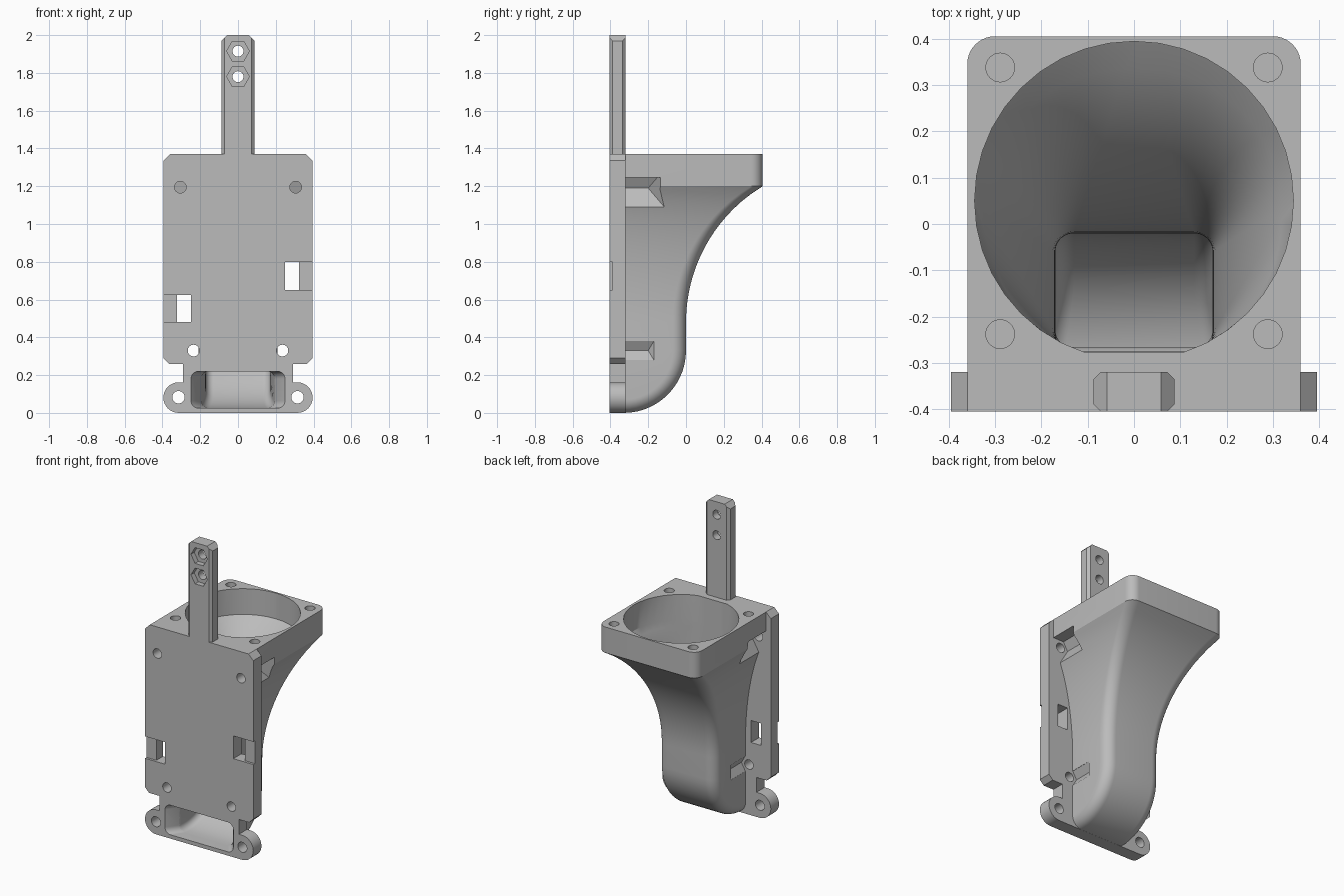
import bpy, bmesh, math

cube = bpy.data.objects.get("Cube")
if cube:
    bpy.data.objects.remove(cube, do_unlink=True)

grey = bpy.data.materials.new("plain grey")
grey.use_nodes = True
grey.diffuse_color = (0.5, 0.5, 0.5, 1)
for node in grey.node_tree.nodes:
    if node.type == 'BSDF_PRINCIPLED':
        node.inputs["Base Color"].default_value = grey.diffuse_color

FRONT, BACK = -0.405, -0.32      # plate faces
TOP, PIVOT = 1.37, 0.33          # flange top, start of the lower bend


def add_object(name, bm):
    bmesh.ops.recalc_face_normals(bm, faces=bm.faces)
    mesh = bpy.data.meshes.new(name)
    bm.to_mesh(mesh)
    bm.free()
    mesh.materials.append(grey)
    obj = bpy.data.objects.new(name, mesh)
    bpy.context.collection.objects.link(obj)
    return obj


def skin(name, rings):
    """Closed solid through matching rings of points."""
    bm = bmesh.new()
    loops = [[bm.verts.new(p) for p in ring] for ring in rings]
    n = len(loops[0])
    for a, b in zip(loops, loops[1:]):
        for i in range(n):
            j = (i + 1) % n
            bm.faces.new((a[i], a[j], b[j], b[i]))
    bm.faces.new(loops[0])
    bm.faces.new(loops[-1])
    return add_object(name, bm)


def prism(name, pts, y0, y1):
    """Extrude an x-z outline along y; y1 may be given per point."""
    ends = y1 if isinstance(y1, list) else [y1] * len(pts)
    return skin(name, [[(x, y0, z) for x, z in pts],
                       [(x, y, z) for (x, z), y in zip(pts, ends)]])


def disc(x, z, r, n=32):
    return [(x + r * math.cos(math.tau * i / n), z + r * math.sin(math.tau * i / n))
            for i in range(n)]


def rect(x0, x1, z0, z1):
    return [(x0, z0), (x1, z0), (x1, z1), (x0, z1)]


def upright_hole(x, y, r, z0, z1):
    return skin("hole", [[(px, py, z) for px, py in disc(x, y, r)] for z in (z0, z1)])


def cut(obj, cutters):
    bpy.context.view_layer.objects.active = obj
    for c in cutters:
        mod = obj.modifiers.new("cut", 'BOOLEAN')
        mod.operation, mod.solver, mod.object = 'DIFFERENCE', 'EXACT', c
        bpy.ops.object.modifier_apply(modifier=mod.name)
        bpy.data.objects.remove(c, do_unlink=True)


def smooth(obj):
    bpy.ops.object.select_all(action='DESELECT')
    obj.select_set(True)
    bpy.context.view_layer.objects.active = obj
    bpy.ops.object.shade_smooth_by_angle(angle=math.radians(28))


def section(hx, a, b, ra, rb, steps=10):
    """Rounded rectangle, front radius ra and back radius rb."""
    pts = []
    corners = [(1, b, rb, 0), (-1, b, rb, 90), (-1, a, ra, 180), (1, a, ra, 270)]
    for sx, edge, r, start in corners:
        cy = edge - r if edge == b else edge + r
        for i in range(steps + 1):
            t = math.radians(start + 90 * i / steps)
            pts.append((sx * (hx - r) + r * math.cos(t),
                        max(cy + r * math.sin(t), -0.325)))
    return pts


def place(pts, z, turn=0.0, push=0.0, clip=-0.325):
    """Stand a section at height z, swung forward round the bend by turn."""
    c, s = math.cos(turn), math.sin(turn)
    return [(x, -PIVOT + (max(d, clip) + PIVOT) * c - push,
             z - (max(d, clip) + PIVOT) * s) for x, d in pts]


def flare(z):
    """Circular flare from the neck (0) to the flange (1)."""
    h = min(max(z - 0.48, 0), 0.72)
    return (0.842 - math.sqrt(0.842 ** 2 - h * h)) / 0.405


levels = [1.2 - 0.72 * i / 18 for i in range(19)]
turns = [i / 14 for i in range(15)]

# Duct shell: square flange flaring down to a narrow neck and a forward bend
outer = []
for z in [TOP] + levels:
    f = flare(z)
    outer.append(place(section(0.21 + 0.15 * f, -0.325, 0.405 * f,
                               0.002, 0.07 - 0.01 * f), z))
for t in turns:
    outer.append(place(section(0.21, -0.325, 0, 0.002, 0.07), PIVOT, t * math.pi / 2))
duct = skin("duct", outer)


# Air passage: round inlet blending to a wide front outlet
def air_passage():
    rings = []
    for z in [TOP + 0.05] + levels:
        f = flare(z)
        r = 0.04 + 0.303 * f
        rings.append(place(section(0.17 + 0.174 * f, -0.275 - 0.019 * f,
                                   -0.02 + 0.414 * f, r, r), z, clip=-0.277))
    for t in turns:
        hx = 0.17 + 0.025 * max(0, t - 0.6) / 0.4
        rings.append(place(section(hx, -0.275 + 0.055 * t, -0.02 - 0.005 * t,
                                   0.04, 0.04), PIVOT, t * math.pi / 2))
    rings.append(place(section(0.26, -0.22, -0.025, 0.04, 0.04),
                       PIVOT, math.pi / 2, 0.09))
    return skin("air_passage", rings)


# Nut pockets in the duct sides, pointed inwards
def nut_pocket(side, x, z, up, down, y_deep, y_out):
    slope = 0.577
    pts = [(x, z), (x + up * slope, z + up), (0.45, z + up),
           (0.45, z - down), (x + down * slope, z - down)]
    ends = [y_deep, y_deep + (y_out - y_deep) * up / down, y_out, y_out, y_out]
    return prism("pocket", [(side * px, pz) for px, pz in pts], -0.35, ends)


cutters = [air_passage()]
for s in (-1, 1):
    cutters.append(nut_pocket(s, 0.25, 1.19, 0.055, 0.1, -0.2, -0.115))
    cutters.append(nut_pocket(s, 0.18, 0.33, 0.05, 0.05, -0.2, -0.17))
    for y in (-0.238, 0.338):
        cutters.append(upright_hole(s * 0.289, y, 0.031, TOP - 0.1, TOP + 0.1))
cut(duct, cutters)
smooth(duct)

# Mounting plate with chamfered corners and two round lugs
half = [(0.36, TOP), (0.395, 1.335), (0.395, 0.29), (0.365, 0.26), (0.29, 0.26), (0.29, 0.162)]
for i in range(17):
    t = math.pi / 2 - math.pi * i / 16
    half.append((0.314 + 0.081 * math.cos(t), 0.081 + 0.081 * math.sin(t)))
plate = prism("mounting_plate", half + [(-x, z) for x, z in reversed(half)], FRONT, BACK)

cutters = [air_passage()]
for s in (-1, 1):
    for x, z, r in ((0.305, 1.195, 0.031), (0.235, 0.33, 0.031), (0.315, 0.083, 0.033)):
        cutters.append(prism("hole", disc(s * x, z, r), -0.5, -0.2))
# Clip slots, each with a shallow recess out to the plate edge
for s, z0, z1 in ((1, 0.65, 0.8), (-1, 0.48, 0.625)):
    cutters.append(prism("slot", rect(s * 0.25, s * 0.323, z0, z1), -0.5, -0.2))
    cutters.append(prism("recess", rect(s * 0.3, s * 0.45, z0, z1), -0.5, FRONT + 0.016))
cut(plate, cutters)
smooth(plate)

# Upright arm with bevelled edges, screw holes and hex nut seats
arm = prism("upright_arm", [(-0.088, TOP), (0.088, TOP), (0.088, 1.97), (0.058, 2.0),
                            (-0.058, 2.0), (-0.088, 1.97)], FRONT, BACK)
bm = bmesh.new()
bm.from_mesh(arm.data)
long_edges = [e for e in bm.edges
              if abs(e.verts[0].co.z - e.verts[1].co.z) > 0.3]
bmesh.ops.bevel(bm, geom=long_edges, offset=0.016, segments=1, affect='EDGES')
bm.to_mesh(arm.data)
bm.free()
cutters = []
for z in (1.915, 1.78):
    cutters.append(prism("nut_seat", disc(0, z, 0.06, 6), -0.5, FRONT + 0.035))
    cutters.append(prism("hole", disc(0, z, 0.029), -0.5, -0.2))
cut(arm, cutters)
smooth(arm)
